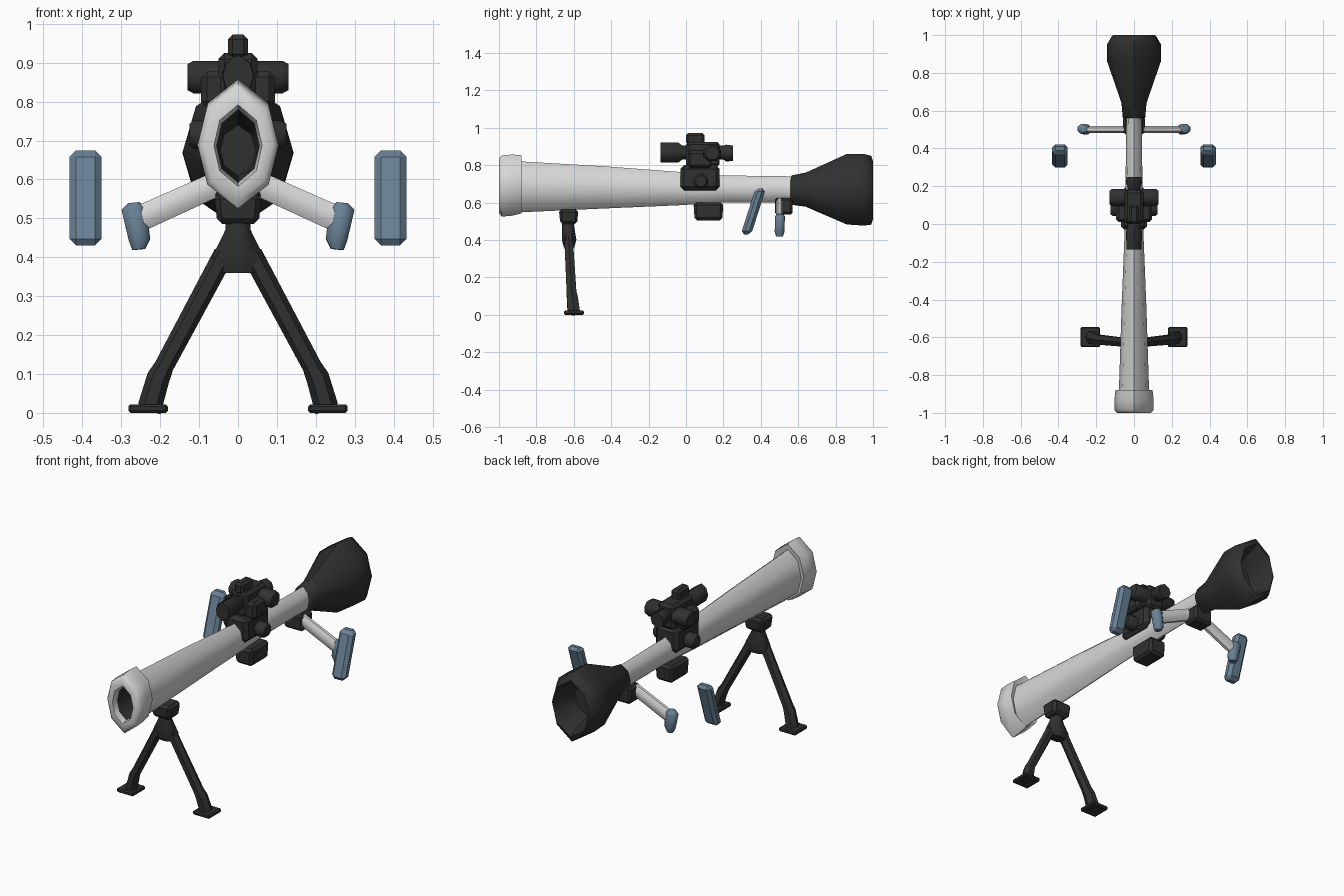
import bpy, bmesh, math
from mathutils import Vector

cube = bpy.data.objects.get("Cube")
if cube:
    bpy.data.objects.remove(cube, do_unlink=True)


def material(name, rgb):
    m = bpy.data.materials.new(name)
    m.use_nodes = True
    m.diffuse_color = (*rgb, 1)
    bsdf = m.node_tree.nodes["Principled BSDF"]
    bsdf.inputs["Base Color"].default_value = (*rgb, 1)
    bsdf.inputs["Roughness"].default_value = 0.8
    return m


WHITE = material("light grey", (0.68, 0.68, 0.68))
DARK = material("charcoal", (0.03, 0.03, 0.03))
BLUE = material("slate blue", (0.14, 0.22, 0.3))


def finish(name, bm, mats, angle=50):
    bmesh.ops.recalc_face_normals(bm, faces=bm.faces)
    mesh = bpy.data.meshes.new(name)
    bm.to_mesh(mesh)
    bm.free()
    for m in mats:
        mesh.materials.append(m)
    ob = bpy.data.objects.new(name, mesh)
    bpy.context.collection.objects.link(ob)
    bpy.ops.object.select_all(action="DESELECT")
    ob.select_set(True)
    bpy.context.view_layer.objects.active = ob
    bpy.ops.object.shade_smooth_by_angle(angle=math.radians(angle))
    return ob


def loft(name, rings, mats, second_from=None, angle=50):
    """Skin a list of point rings; segments past second_from use the second material."""
    bm = bmesh.new()
    loops = [[bm.verts.new(p) for p in ring] for ring in rings]
    n = len(loops[0])
    bm.faces.new(loops[0])
    for s in range(len(loops) - 1):
        a, b = loops[s], loops[s + 1]
        for i in range(n):
            j = (i + 1) % n
            f = bm.faces.new((a[i], a[j], b[j], b[i]))
            f.material_index = int(second_from is not None and s >= second_from)
    end = bm.faces.new(loops[-1])
    end.material_index = int(second_from is not None)
    return finish(name, bm, mats, angle)


def section(y, w, top, bottom, n=8):
    """Upright pointed oval across the barrel axis."""
    mid, half = (top + bottom) / 2, (top - bottom) / 2
    pts = []
    for i in range(n):
        a = math.tau * i / n
        c, s = math.cos(a), math.sin(a)
        pts.append(Vector((w * s * (1.07 if abs(s) < 0.9 else 1), y,
                           mid + half * c * (0.88 if abs(c) < 0.9 else 1))))
    return pts


def sweep(name, pts, radii, mat, n=8):
    """Straight-framed rod: radii are (along y, across) at every point."""
    pts = [Vector(p) for p in pts]
    d = (pts[-1] - pts[0]).normalized()
    b = Vector((0, 1, 0))
    b = (b - d * b.dot(d)).normalized()
    a = d.cross(b)
    rings = []
    for p, (ry, rx) in zip(pts, radii):
        angles = [math.tau * (i + 0.5) / n for i in range(n)]
        rings.append([p + b * ry * math.cos(t) + a * rx * math.sin(t) for t in angles])
    return loft(name, rings, [mat])


def box(name, lo, hi, mat, bevel=0.01, shear=0, taper=1):
    """Chamfered block; shear leans it along y, taper narrows its base."""
    lo, hi = Vector(lo), Vector(hi)
    mid, size = (lo + hi) / 2, hi - lo
    bm = bmesh.new()
    bmesh.ops.create_cube(bm, size=1)
    for v in bm.verts:
        v.co = Vector([v.co[k] * size[k] for k in range(3)])
    bmesh.ops.bevel(bm, geom=bm.edges[:], offset=bevel, segments=1, affect="EDGES")
    for v in bm.verts:
        k = taper + (1 - taper) * (v.co.z / size.z + 0.5)
        v.co.x *= k
        v.co.y = v.co.y * k + shear * v.co.z
        v.co += mid
    return finish(name, bm, [mat], 30)


# Barrel with flared muzzle and dark bore
barrel = [(0.6, .04, .74, .6), (0.2, .045, .745, .6), (-.05, .05, .765, .585),
          (-.45, .066, .795, .568), (-.885, .08, .82, .548), (-.88, .098, .853, .542),
          (-.93, .104, .857, .53), (-.985, .104, .852, .525), (-1, .09, .835, .545),
          (-1, .062, .792, .582), (-.97, .055, .78, .592), (-.4, .045, .74, .61)]
loft("barrel", [section(*r) for r in barrel], [WHITE, DARK], 10)

# Rear blast cone with a recessed mouth
cone = [(.56, .055, .735, .6), (.565, .06, .745, .588), (.64, .066, .76, .578),
        (.86, .142, .86, .483), (.95, .143, .86, .477), (.99, .12, .85, .482),
        (1, .11, .82, .51), (.97, .1, .8, .53), (.85, .08, .76, .57)]
loft("rear_cone", [section(*r) for r in cone], [DARK])

# Sight: tube, body, top dial and mount
sight = [(-.135, .04, .92, .815), (-.04, .042, .92, .815), (-.02, .034, .905, .83),
         (.2, .034, .905, .83), (.215, .042, .91, .82), (.25, .04, .905, .822)]
loft("sight_tube", [section(*r) for r in sight], [DARK])
box("sight_body", (-.05, 0, .79), (.05, .18, .925), DARK, .015)
box("sight_wings", (-.095, .01, .785), (.095, .14, .878), DARK, .015)
box("sight_dial", (-.026, .0, .91), (.026, .1, .972), DARK, .012)
box("sight_mount", (-.07, -.03, .665), (.07, .18, .8), DARK, .02)
box("lower_stub", (-.055, .04, .505), (.055, .2, .6), DARK, .014, taper=.92)

# Bipod head
box("bipod_bracket", (-.062, -.68, .485), (.062, -.575, .565), DARK, .015, taper=.85)
sweep("bipod_hub", [(0, -.63, .52), (0, -.63, .47), (0, -.625, .4), (0, -.625, .36)],
      [(.035, .035), (.035, .035), (.042, .072), (.03, .05)], DARK)

# Grip brackets share one block under the barrel
box("grip_bracket", (-.058, .475, .535), (.058, .57, .625), DARK, .012)

for s, side in ((1, "left"), (-1, "right")):
    # Sight knobs
    sweep(side + "_sight_knob", [(s * .04, .14, .863), (s * .115, .14, .863), (s * .13, .14, .863)],
          [(.048, .045), (.05, .045), (.038, .036)], DARK)
    sweep(side + "_mount_knob", [(s * .06, .08, .715), (s * .11, .08, .715), (s * .125, .08, .715)],
          [(.042, .04), (.042, .04), (.03, .03)], DARK)
    # Bipod leg and foot
    sweep(side + "_bipod_leg",
          [(s * .035, -.628, .41), (s * .19, -.612, .12), (s * .205, -.608, .09), (s * .228, -.6, .01)],
          [(.026, .027), (.03, .025), (.034, .03), (.038, .032)], DARK, 6)
    x0, x1 = sorted((s * .18, s * .282))
    box(side + "_bipod_foot", (x0, -.652, 0), (x1, -.545, .022), DARK, .006)
    # Handle bar and grip
    sweep(side + "_handle_bar", [(s * .04, .5, .595), (s * .255, .5, .498)],
          [(.021, .034), (.021, .036)], WHITE)
    sweep(side + "_handle_grip",
          [(s * .268, .503, .54), (s * .268, .503, .525), (s * .253, .5, .445), (s * .255, .5, .42)],
          [(.018, .016), (.028, .034), (.028, .03), (.02, .018)], BLUE)
    # Free-standing slanted pad
    x0, x1 = sorted((s * .351, s * .433))
    box(side + "_pad", (x0, .332, .43), (x1, .388, .675), BLUE, .017, shear=.32)
